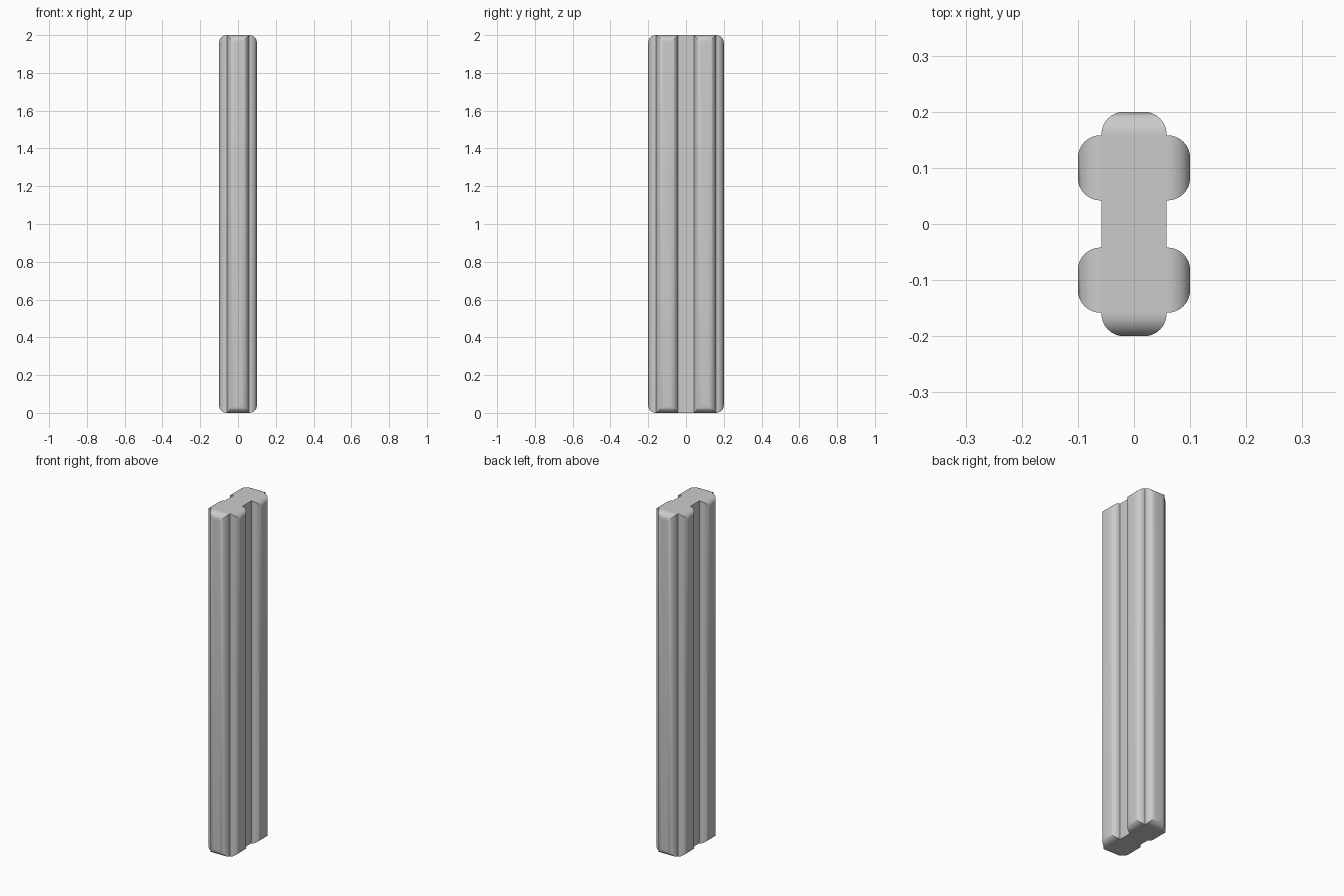
import bpy
import bmesh

cube = bpy.data.objects.get("Cube")
if cube:
    bpy.data.objects.remove(cube, do_unlink=True)

HEIGHT = 2.0
WEB = 0.058      # half width of the central web and of each rib
SIDE = 0.1       # outer x of the side ribs, and their y centre
END = 0.2        # outer y of the end ribs
ROUND = 0.04     # rounding radius of the rib faces

# Plain grey material
grey = bpy.data.materials.new("plain_grey")
grey.use_nodes = True
colour = (0.6, 0.6, 0.6, 1)
grey.diffuse_color = colour
grey.node_tree.nodes["Principled BSDF"].inputs["Base Color"].default_value = colour

# Double-cross outline, mirrored from one quadrant
quadrant = [(WEB, SIDE - WEB), (SIDE, SIDE - WEB), (SIDE, SIDE + WEB),
            (WEB, SIDE + WEB), (WEB, END)]
right_half = [(x, -y) for x, y in reversed(quadrant)] + quadrant
outline = right_half + [(-x, y) for x, y in reversed(right_half)]

# Extrude the outline into a tall post
bm = bmesh.new()
base = bm.faces.new([bm.verts.new((x, y, 0)) for x, y in outline])
top = bmesh.ops.extrude_face_region(bm, geom=[base], use_keep_orig=True)
bmesh.ops.translate(bm, vec=(0, 0, HEIGHT),
                    verts=[g for g in top["geom"] if isinstance(g, bmesh.types.BMVert)])
bmesh.ops.recalc_face_normals(bm, faces=bm.faces[:])

# Round the rim of every outermost rib face
rims = set()
for face in bm.faces:
    c = face.calc_center_median()
    if abs(face.normal.z) < 0.5 and (abs(c.x) > SIDE - 0.01 or abs(c.y) > END - 0.01):
        rims.update(face.edges)
bmesh.ops.bevel(bm, geom=list(rims), offset=ROUND, offset_type='OFFSET',
                segments=8, profile=0.5, affect='EDGES')

mesh = bpy.data.meshes.new("ribbed_post")
bm.to_mesh(mesh)
bm.free()
mesh.materials.append(grey)
post = bpy.data.objects.new("ribbed_post", mesh)
bpy.context.collection.objects.link(post)

# Smooth the roundings, keep the corners sharp
bpy.context.view_layer.objects.active = post
post.select_set(True)
bpy.ops.object.shade_smooth_by_angle()
